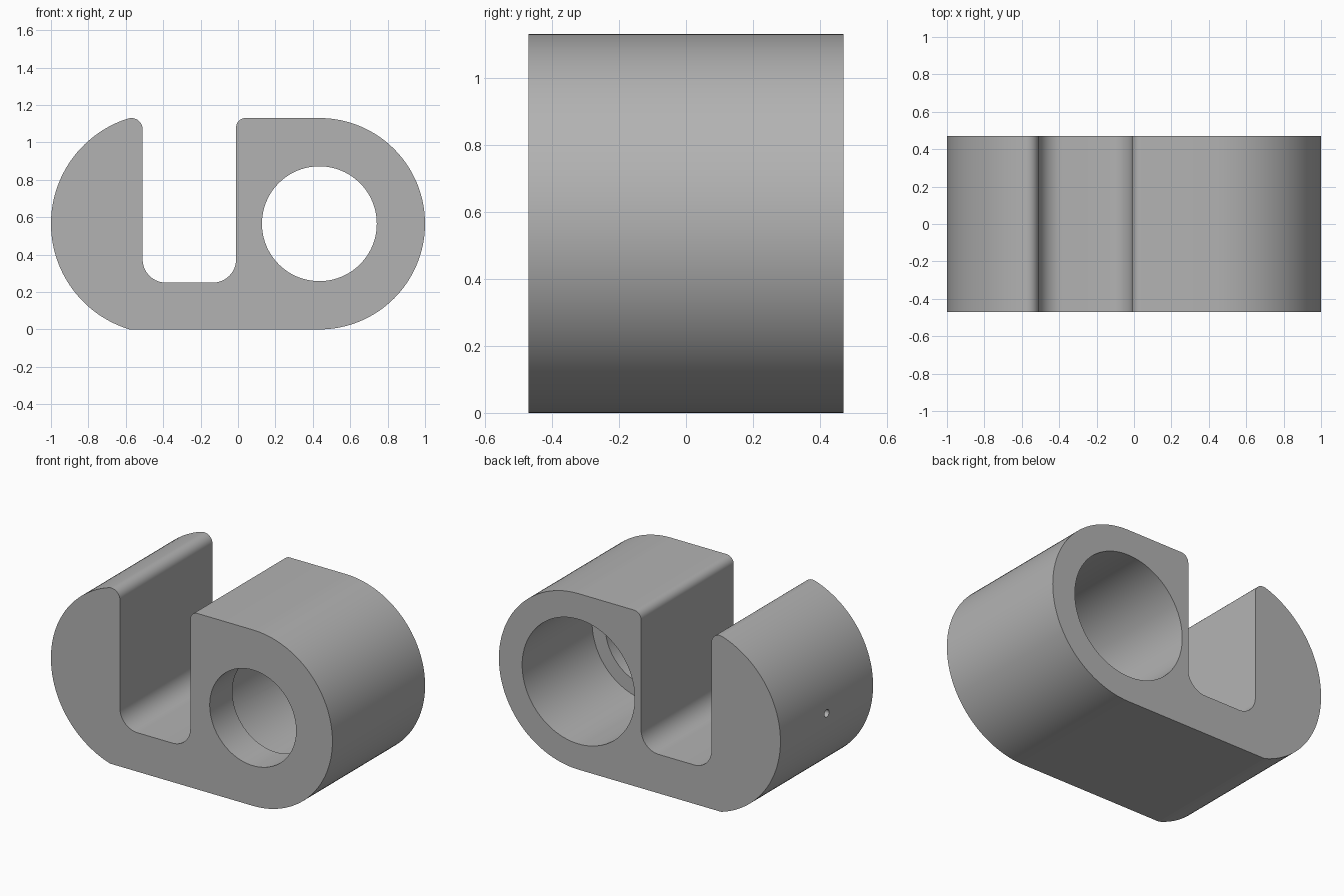
import bpy, bmesh, math
from mathutils import Vector

cube = bpy.data.objects.get("Cube")
if cube:
    bpy.data.objects.remove(cube, do_unlink=True)

HEIGHT, DEPTH = 1.13, 0.94
MID = HEIGHT / 2
BORE_X = 1 - MID

grey = bpy.data.materials.new("plain grey")
grey.use_nodes = True
grey.diffuse_color = (0.45, 0.45, 0.45, 1)
grey.node_tree.nodes["Principled BSDF"].inputs["Base Color"].default_value = grey.diffuse_color


def arc(cx, cz, r, start, end, steps):
    """Points along an arc in the x-z plane, angles in degrees."""
    angles = [math.radians(start + (end - start) * i / steps) for i in range(steps + 1)]
    return [(cx + r * math.cos(a), cz + r * math.sin(a)) for a in angles]


def cut_cylinder(target, name, radius, start, end, sides):
    """Subtract a cylinder running from start to end."""
    start, end = Vector(start), Vector(end)
    axis = end - start
    bpy.ops.mesh.primitive_cylinder_add(
        vertices=sides, radius=radius, depth=axis.length, location=(start + end) / 2,
        rotation=axis.to_track_quat('Z', 'Y').to_euler())
    cutter = bpy.context.object
    cutter.name = name
    cutter.hide_render = True
    cutter.data.materials.append(grey)
    mod = target.modifiers.new(name, 'BOOLEAN')
    mod.operation, mod.solver, mod.object = 'DIFFERENCE', 'EXACT', cutter
    bpy.context.view_layer.objects.active = target
    bpy.ops.object.modifier_apply(modifier=name)
    bpy.data.objects.remove(cutter, do_unlink=True)


# Side profile: round right end, open slot, bulged left end
SLOT_L, SLOT_R, FLOOR = -0.51, -0.01, 0.25
END_R = 0.59
END_X = END_R - 1
half = math.degrees(math.asin(MID / END_R))
profile = arc(BORE_X, MID, MID, -90, 90, 64)
profile += arc(SLOT_R + 0.05, HEIGHT - 0.05, 0.05, 90, 180, 10)
profile += arc(SLOT_R - 0.125, FLOOR + 0.125, 0.125, 0, -90, 14)
profile += arc(SLOT_L + 0.125, FLOOR + 0.125, 0.125, 270, 180, 14)
profile += arc(SLOT_L - 0.06, HEIGHT - 0.06, 0.06, 0, 100, 12)
profile += arc(END_X, MID, END_R, 180 - half + 1.5, 180 + half, 56)

# Body block
bm = bmesh.new()
face = bm.faces.new([bm.verts.new((x, -DEPTH / 2, z)) for x, z in profile])
extruded = bmesh.ops.extrude_face_region(bm, geom=[face])
bmesh.ops.translate(bm, vec=(0, DEPTH, 0),
                    verts=[g for g in extruded["geom"] if isinstance(g, bmesh.types.BMVert)])
bmesh.ops.recalc_face_normals(bm, faces=bm.faces)
mesh = bpy.data.meshes.new("slotted_body")
bm.to_mesh(mesh)
bm.free()
body = bpy.data.objects.new("slotted_body", mesh)
bpy.context.collection.objects.link(body)
mesh.materials.append(grey)

# Stepped bore, wider at the back, and a small blind hole in the left end
STEP_Y = -DEPTH / 2 + 0.23
cut_cylinder(body, "front_bore", 0.307, (BORE_X, -0.6, MID), (BORE_X, 0.6, MID), 96)
cut_cylinder(body, "back_counterbore", 0.40, (BORE_X, STEP_Y, MID), (BORE_X, 0.6, MID), 96)
cut_cylinder(body, "end_pin_hole", 0.024, (-1.1, 0, MID), (-0.8, 0, MID), 24)

# Smooth curved walls, keep crisp edges
bpy.ops.object.select_all(action='DESELECT')
body.select_set(True)
bpy.context.view_layer.objects.active = body
bpy.ops.object.shade_smooth_by_angle(angle=math.radians(16))
